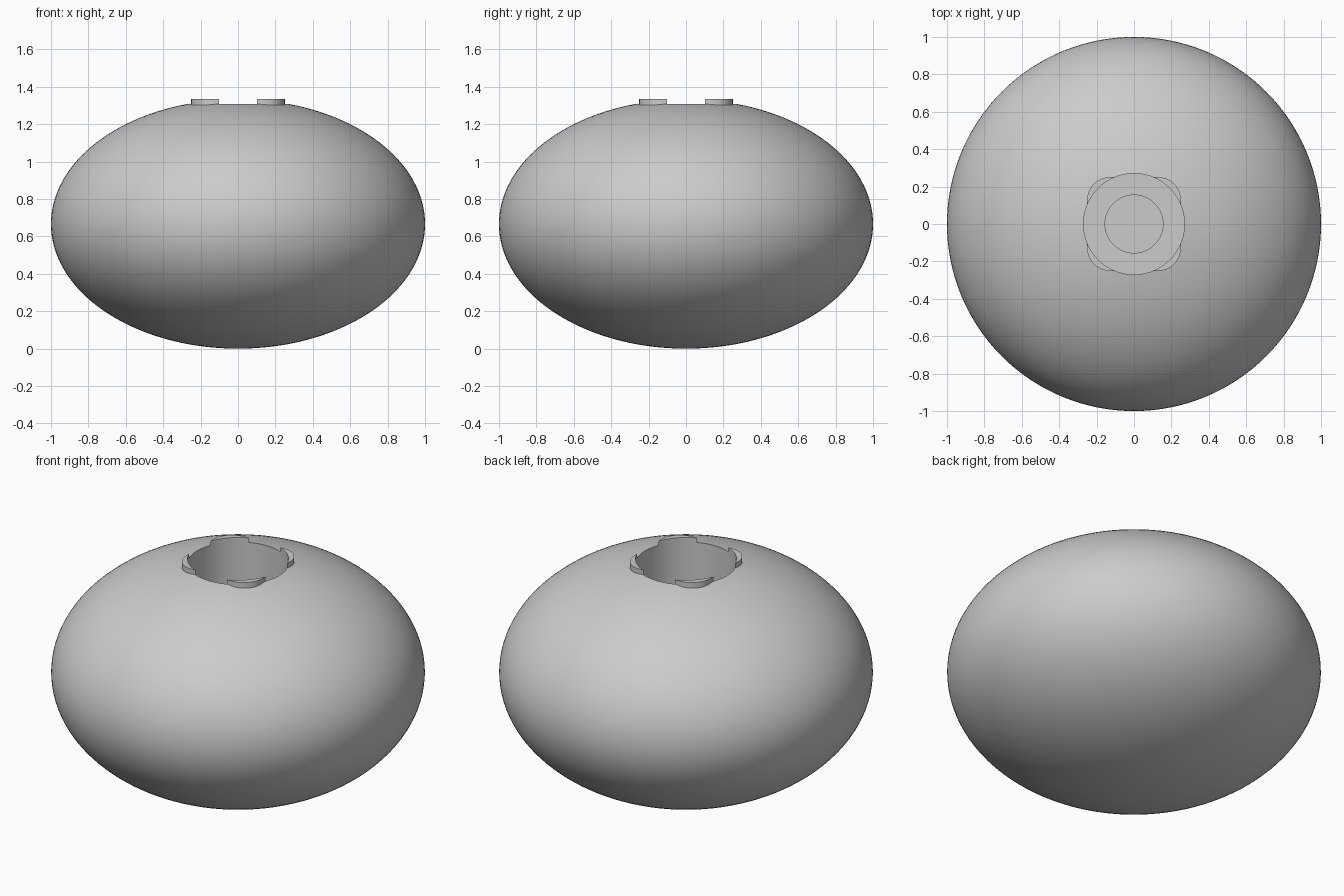
import bpy, bmesh
from math import sin, cos, pi, acos, asin

cube = bpy.data.objects.get("Cube")
if cube:
    bpy.data.objects.remove(cube, do_unlink=True)

# Proportions
HALF_HEIGHT = 2 / 3
BORE = 0.27          # socket radius
CORE = 0.155         # narrower hole at the bottom of the socket
SHELF_Z, FLOOR_Z = 0.6, 0.35
TAB_TOP, TAB_BOTTOM = 1.335, 1.28
HALF_SIDE, CORNER = 0.25, 0.12

grey = bpy.data.materials.new("plain grey")
grey.use_nodes = True
colour = (0.6, 0.6, 0.6, 1)
grey.diffuse_color = colour
grey.node_tree.nodes["Principled BSDF"].inputs["Base Color"].default_value = colour


def finish(name, bm, angle):
    """Turn a bmesh into a smooth shaded grey object."""
    bmesh.ops.remove_doubles(bm, verts=bm.verts, dist=1e-5)
    bmesh.ops.recalc_face_normals(bm, faces=bm.faces)
    mesh = bpy.data.meshes.new(name)
    bm.to_mesh(mesh)
    bm.free()
    mesh.materials.append(grey)
    obj = bpy.data.objects.new(name, mesh)
    bpy.context.collection.objects.link(obj)
    bpy.ops.object.select_all(action='DESELECT')
    obj.select_set(True)
    bpy.context.view_layer.objects.active = obj
    bpy.ops.object.shade_smooth_by_angle(angle=angle)
    return obj


# Body: lathed ellipse with a stepped socket sunk into the top
rings = 64
top_angle = pi - asin(BORE)
profile = []
for i in range(rings + 1):
    a = top_angle * i / rings
    profile.append((sin(a), 0, HALF_HEIGHT * (1 - cos(a))))
profile += [(BORE, 0, SHELF_Z), (CORE, 0, SHELF_Z),
            (CORE, 0, FLOOR_Z), (0, 0, FLOOR_Z)]

bm = bmesh.new()
verts = [bm.verts.new(p) for p in profile]
edges = [bm.edges.new(pair) for pair in zip(verts, verts[1:])]
bmesh.ops.spin(bm, geom=verts + edges, cent=(0, 0, 0), axis=(0, 0, 1),
               angle=2 * pi, steps=128, use_merge=True)
finish("body", bm, pi / 6)

# Rim tabs: corners of a rounded square left standing outside the socket
start = acos(HALF_SIDE / BORE)
centre = HALF_SIDE - CORNER
steps = 20
outline = []
for i in range(steps + 1):
    a = pi / 2 * i / steps
    outline.append((centre + CORNER * cos(a), centre + CORNER * sin(a)))
for i in range(steps + 1):
    a = pi / 2 - start - (pi / 2 - 2 * start) * i / steps
    outline.append((BORE * cos(a), BORE * sin(a)))

corners = ("back_left", "back_right", "front_right", "front_left")
for k, corner in enumerate(corners):
    c, s = cos(k * pi / 2), sin(k * pi / 2)
    bm = bmesh.new()
    base = bm.faces.new([bm.verts.new((x * c - y * s, x * s + y * c, TAB_BOTTOM))
                         for x, y in outline])
    lifted = bmesh.ops.extrude_face_region(bm, geom=[base], use_keep_orig=True)
    bmesh.ops.translate(bm, vec=(0, 0, TAB_TOP - TAB_BOTTOM),
                        verts=[v for v in lifted["geom"]
                               if isinstance(v, bmesh.types.BMVert)])
    finish("rim_tab_" + corner, bm, pi / 6)
